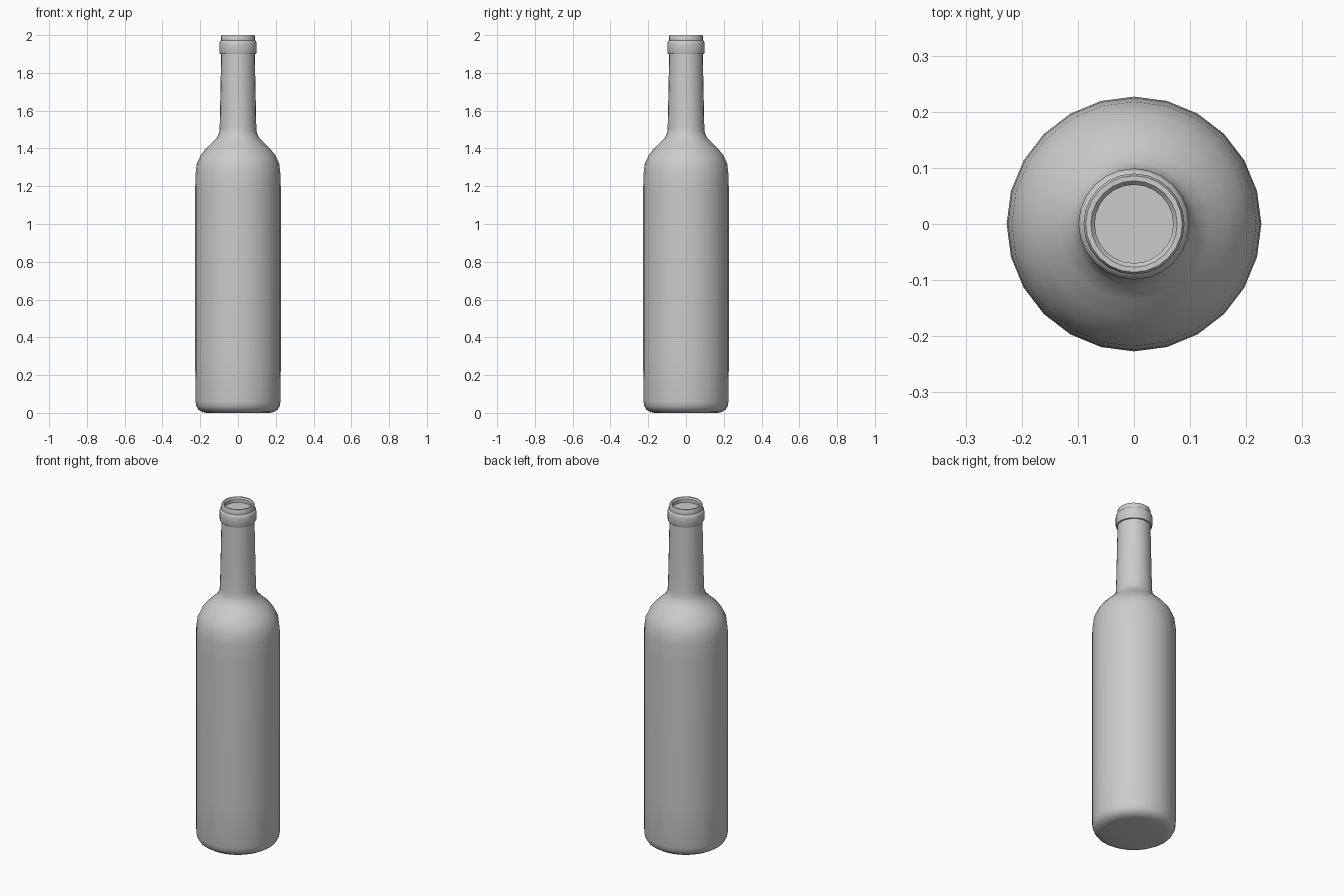
import bpy, bmesh, math

if "Cube" in bpy.data.objects:
    bpy.data.objects.remove(bpy.data.objects["Cube"])

SIDES = 24


def lathe(name, profile):
    """Revolve an (r, z) profile around z; both ends are closed with flat caps."""
    bm = bmesh.new()
    rings = []
    for r, z in profile:
        rings.append([bm.verts.new((r * math.cos(2 * math.pi * i / SIDES),
                                    r * math.sin(2 * math.pi * i / SIDES), z))
                      for i in range(SIDES)])
    for a, b in zip(rings, rings[1:]):
        for i in range(SIDES):
            j = (i + 1) % SIDES
            bm.faces.new((a[i], a[j], b[j], b[i]))
    bm.faces.new(rings[0][::-1])
    bm.faces.new(rings[-1])
    bmesh.ops.recalc_face_normals(bm, faces=bm.faces)
    mesh = bpy.data.meshes.new(name)
    bm.to_mesh(mesh)
    bm.free()
    obj = bpy.data.objects.new(name, mesh)
    bpy.context.collection.objects.link(obj)
    bpy.ops.object.select_all(action='DESELECT')
    obj.select_set(True)
    bpy.context.view_layer.objects.active = obj
    bpy.ops.object.shade_smooth_by_angle(angle=math.radians(40))
    return obj


profile = [
    # rounded base
    (0.165, 0.0), (0.19, 0.005), (0.21, 0.018), (0.221, 0.036), (0.225, 0.06),
    # straight body
    (0.227, 0.3), (0.227, 1.17), (0.225, 1.26),
    # shoulder
    (0.218, 1.32), (0.197, 1.365), (0.167, 1.402), (0.135, 1.432),
    (0.111, 1.457), (0.100, 1.483), (0.097, 1.51),
    # tapering neck
    (0.093, 1.7), (0.089, 1.9),
    # collar ring
    (0.096, 1.901), (0.099, 1.908), (0.099, 1.955), (0.096, 1.967), (0.090, 1.972),
    # lip and shallow recessed mouth
    (0.090, 1.992), (0.086, 2.0), (0.077, 2.0), (0.070, 1.992), (0.070, 1.972),
]
lathe("bottle", profile)
